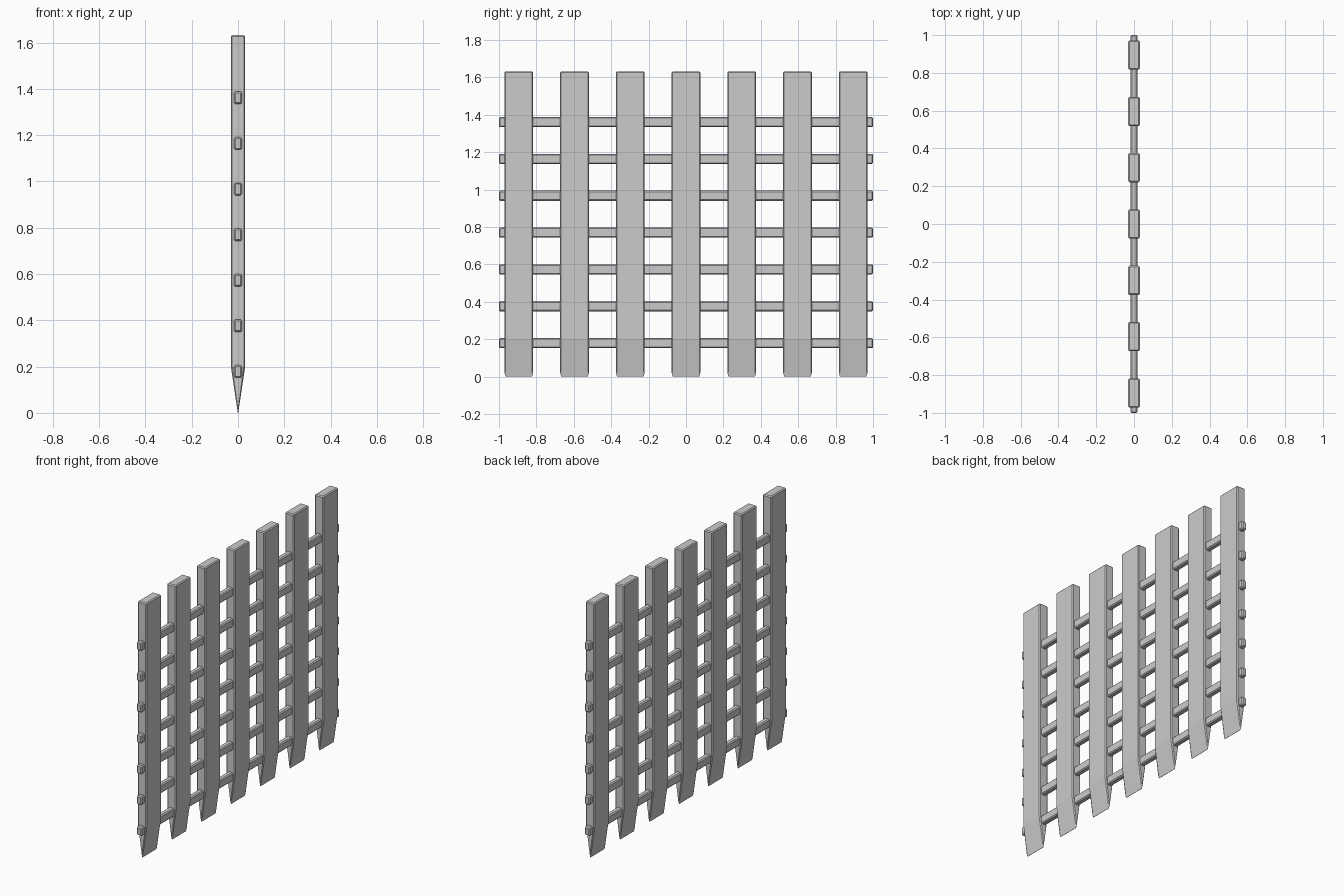
import bpy, bmesh
from mathutils import Matrix

if "Cube" in bpy.data.objects:
    bpy.data.objects.remove(bpy.data.objects["Cube"])


def ring(bm, z, hx, hy, cx, cy):
    # rectangle with chamfered corners at height z
    pts = [(hx, -hy + cy), (hx, hy - cy), (hx - cx, hy), (-hx + cx, hy),
           (-hx, hy - cy), (-hx, -hy + cy), (-hx + cx, -hy), (hx - cx, -hy)]
    return [bm.verts.new((x, y, z)) for x, y in pts]


def loft(name, sections, matrix):
    bm = bmesh.new()
    rings = [ring(bm, *s) for s in sections]
    for a, b in zip(rings, rings[1:]):
        for i in range(8):
            j = (i + 1) % 8
            bm.faces.new((a[i], a[j], b[j], b[i]))
    bm.faces.new(rings[0][::-1])
    bm.faces.new(rings[-1])
    bmesh.ops.transform(bm, matrix=matrix, verts=bm.verts)
    bmesh.ops.recalc_face_normals(bm, faces=bm.faces)
    me = bpy.data.meshes.new(name)
    bm.to_mesh(me)
    bm.free()
    ob = bpy.data.objects.new(name, me)
    bpy.context.collection.objects.link(ob)
    return ob


# Upright posts with chisel-shaped lower tips
C = 0.006
HX, HY, H = 0.031, 0.077, 1.632
post = [(0.0, 0.0008, HY - C, 0.0004, 0.001),
        (0.022, 0.0042, HY, 0.003, C),
        (0.2, HX, HY, C, C),
        (H - C, HX, HY, C, C),
        (H, HX - C, HY - C, 0.001, 0.001)]
for i in range(7):
    loft(f"upright_post_{i + 1}", post, Matrix.Translation((0, (i - 3) * 0.298, 0)))

# Horizontal rails running through the posts
RX, RZ, B = 0.0175, 0.027, 0.006
rail = [(-1.0, RX - B, RZ - B, 0.001, 0.001),
        (-1.0 + B, RX, RZ, B, B),
        (1.0 - B, RX, RZ, B, B),
        (1.0, RX - B, RZ - B, 0.001, 0.001)]
for i in range(7):
    turn = Matrix.Rotation(1.5707963, 4, 'X')
    loft(f"cross_rail_{i + 1}", rail, Matrix.Translation((0, 0, 0.179 + i * 0.197)) @ turn)
